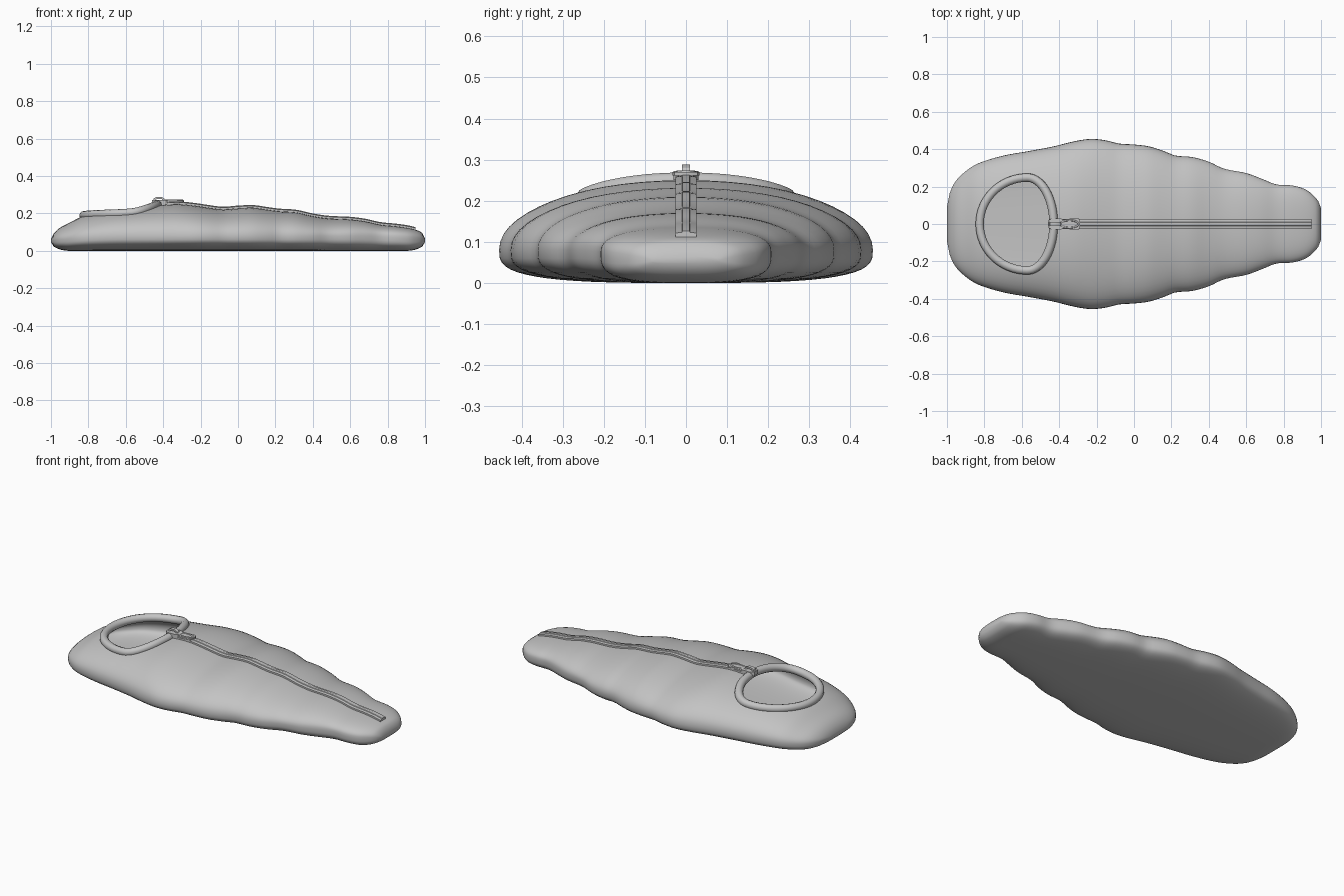
import bpy, bmesh, math

if "Cube" in bpy.data.objects:
    bpy.data.objects.remove(bpy.data.objects["Cube"])

grey = bpy.data.materials.new("soft grey")
grey.diffuse_color = (0.55, 0.55, 0.55, 1)
grey.use_nodes = True
grey.node_tree.nodes["Principled BSDF"].inputs["Base Color"].default_value = grey.diffuse_color

# (x, half width, top height) along the bag, with the puffy waves
STATIONS = [(-1, .09, .062), (-.99, .15, .085), (-.96, .22, .118), (-.9, .282, .15),
            (-.83, .325, .185), (-.7, .365, .218), (-.55, .392, .235), (-.43, .415, .244),
            (-.32, .442, .25), (-.23, .455, .242), (-.15, .447, .23), (-.08, .43, .222),
            (0, .425, .228), (.08, .415, .231), (.16, .39, .22), (.22, .366, .212),
            (.31, .358, .206), (.4, .333, .186), (.48, .296, .174), (.6, .272, .168),
            (.68, .243, .158), (.76, .212, .14), (.85, .205, .131), (.92, .183, .12),
            (.97, .142, .105), (.992, .11, .088), (1, .085, .065)]


def profile(x):
    """Half width and top height at x (smooth cubic through the stations)."""
    s = STATIONS
    i = 0
    while i < len(s) - 2 and x > s[i + 1][0]:
        i += 1
    a, b = s[i], s[i + 1]
    p, q = s[max(i - 1, 0)], s[min(i + 2, len(s) - 1)]
    d = b[0] - a[0]
    t = min(max((x - a[0]) / d, 0), 1)
    out = []
    for k in (1, 2):
        m0 = (b[k] - p[k]) / (b[0] - p[0]) * d
        m1 = (q[k] - a[k]) / (q[0] - a[0]) * d
        out.append((2*t**3 - 3*t*t + 1) * a[k] + (t**3 - 2*t*t + t) * m0
                   + (3*t*t - 2*t**3) * b[k] + (t**3 - t*t) * m1)
    return out


def middle(x):
    return .08 - .025 * max(0, (abs(x) - .6) / .4) ** 2


def roundness(x):
    return 2.1 + max(0, x - .5) * 1.6


def top(x, y):
    """Height of the upper surface."""
    w, h = profile(x)
    n, m = roundness(x), middle(x)
    return m + (h - m) * max(0, 1 - (abs(y) / w) ** n) ** (1 / n)


def skin(name, rings, closed=False):
    """Mesh through equal rings of points, capped unless closed."""
    bm = bmesh.new()
    vs = [[bm.verts.new(p) for p in r] for r in rings]
    n = len(vs[0])
    for a, b in zip(vs, vs[1:]):
        for j in range(n):
            bm.faces.new((a[j], a[(j + 1) % n], b[(j + 1) % n], b[j]))
    bm.faces.new(vs[0])
    bm.faces.new(vs[-1])
    bmesh.ops.recalc_face_normals(bm, faces=bm.faces)
    me = bpy.data.meshes.new(name)
    bm.to_mesh(me)
    bm.free()
    ob = bpy.data.objects.new(name, me)
    bpy.context.collection.objects.link(ob)
    me.materials.append(grey)
    return ob


def smooth(ob, angle=40):
    bpy.ops.object.select_all(action='DESELECT')
    ob.select_set(True)
    bpy.context.view_layer.objects.active = ob
    bpy.ops.object.shade_smooth_by_angle(angle=math.radians(angle))


def bag(name, inset, x_end, count):
    """Pillow-shaped loft along x, flat underneath."""
    rings = []
    for i in range(count + 1):
        x = -x_end * math.cos(math.pi * i / count) * .35 + x_end * (2 * i / count - 1) * .65
        w, h = profile(x)
        m = middle(x)
        e = min(max(0, (abs(x) - .9) / .1), 1)
        low = m * (1 - math.sqrt(1 - e * e)) * .85 + inset
        w, h = w - inset, h - inset
        m = min(m, (h + low) / 2) if inset else m
        ring = []
        for j in range(56):
            a = 2 * math.pi * j / 56
            c, s = math.cos(a), math.sin(a)
            n = roundness(x) if s > 0 else 3.2
            y = math.copysign(abs(c) ** (2 / n), c) * w
            z = abs(s) ** (2 / n) * ((h - m) if s > 0 else (low - m)) + m
            ring.append((x, y, z))
        rings.append(ring)
    return skin(name, rings)


def opening(t, grow=0):
    """Egg-shaped face opening outline."""
    c = math.cos(t)
    return (-.57 + c * ((.14 if c > 0 else .255) + grow), math.sin(t) * (.248 + grow))


# Padded body, hollowed, with a face opening in the hood
body = bag("padded_body", 0, 1, 90)
hollow = bag("hollow_cutter", .02, .97, 60)
turns = [2 * math.pi * i / 64 for i in range(64)]
hole = skin("opening_cutter", [[(*opening(t), z) for t in turns] for z in (.09, .5)])
bpy.context.view_layer.objects.active = body
for cutter in (hollow, hole):
    mod = body.modifiers.new("cut", 'BOOLEAN')
    mod.operation, mod.solver, mod.object = 'DIFFERENCE', 'EXACT', cutter
    cutter.hide_render = True
    bpy.ops.object.modifier_apply(modifier=mod.name)
for cutter in (hollow, hole):
    bpy.data.objects.remove(cutter)
smooth(body, 45)


def tube(name, pts, radius, cyclic=True):
    cu = bpy.data.curves.new(name, 'CURVE')
    cu.dimensions, cu.bevel_depth, cu.bevel_resolution = '3D', radius, 3
    cu.use_fill_caps = True
    sp = cu.splines.new('POLY')
    sp.points.add(len(pts) - 1)
    for p, co in zip(sp.points, pts):
        p.co = (*co, 1)
    sp.use_cyclic_u = cyclic
    ob = bpy.data.objects.new(name, cu)
    bpy.context.collection.objects.link(ob)
    cu.materials.append(grey)
    bpy.ops.object.select_all(action='DESELECT')
    ob.select_set(True)
    bpy.context.view_layer.objects.active = ob
    bpy.ops.object.convert(target='MESH')
    smooth(bpy.context.object, 60)


# Piped hem around the face opening
tube("opening_hem", [(*opening(t), top(*opening(t)) + .003) for t in turns], .023)

# Zip strip with a raised row down the middle, following the waves
section = [(-.026, -.012), (-.026, .009), (-.01, .011), (-.008, .014),
           (.008, .014), (.01, .011), (.026, .009), (.026, -.012)]
xs = [-.42 + 1.37 * i / 70 for i in range(71)]
smooth(skin("zip_strip", [[(x, y, top(x, 0) + z) for y, z in section] for x in xs]), 30)


def block(name, outline, z0, z1):
    """Flat plate from an xy outline."""
    smooth(skin(name, [[(x, y, z) for x, y in outline] for z in (z0, z1)]), 30)


# Zip slider: plate, arch and pull tab
block("slider_plate", [(-.46, -.018), (-.44, -.03), (-.39, -.03), (-.37, -.018),
                       (-.37, .018), (-.39, .03), (-.44, .03), (-.46, .018)], .25, .272)
arch = [(-.458, .262), (-.45, .28), (-.435, .288), (-.41, .288), (-.395, .28), (-.385, .262)]
arch += [(-.4, .262), (-.408, .278), (-.435, .278), (-.445, .262)]
smooth(skin("slider_arch", [[(x, y, z) for x, z in arch] for y in (-.01, .01)]), 30)
block("pull_tab", [(-.40, -.02), (-.31, -.033), (-.295, -.028), (-.288, -.012),
                   (-.288, .012), (-.295, .028), (-.31, .033), (-.40, .02)], .262, .270)
# Raised loop on the pull tab
tube("pull_loop", [(-.345 + .048 * math.cos(t), .02 * math.sin(t), .269) for t in turns[::3]], .005)
